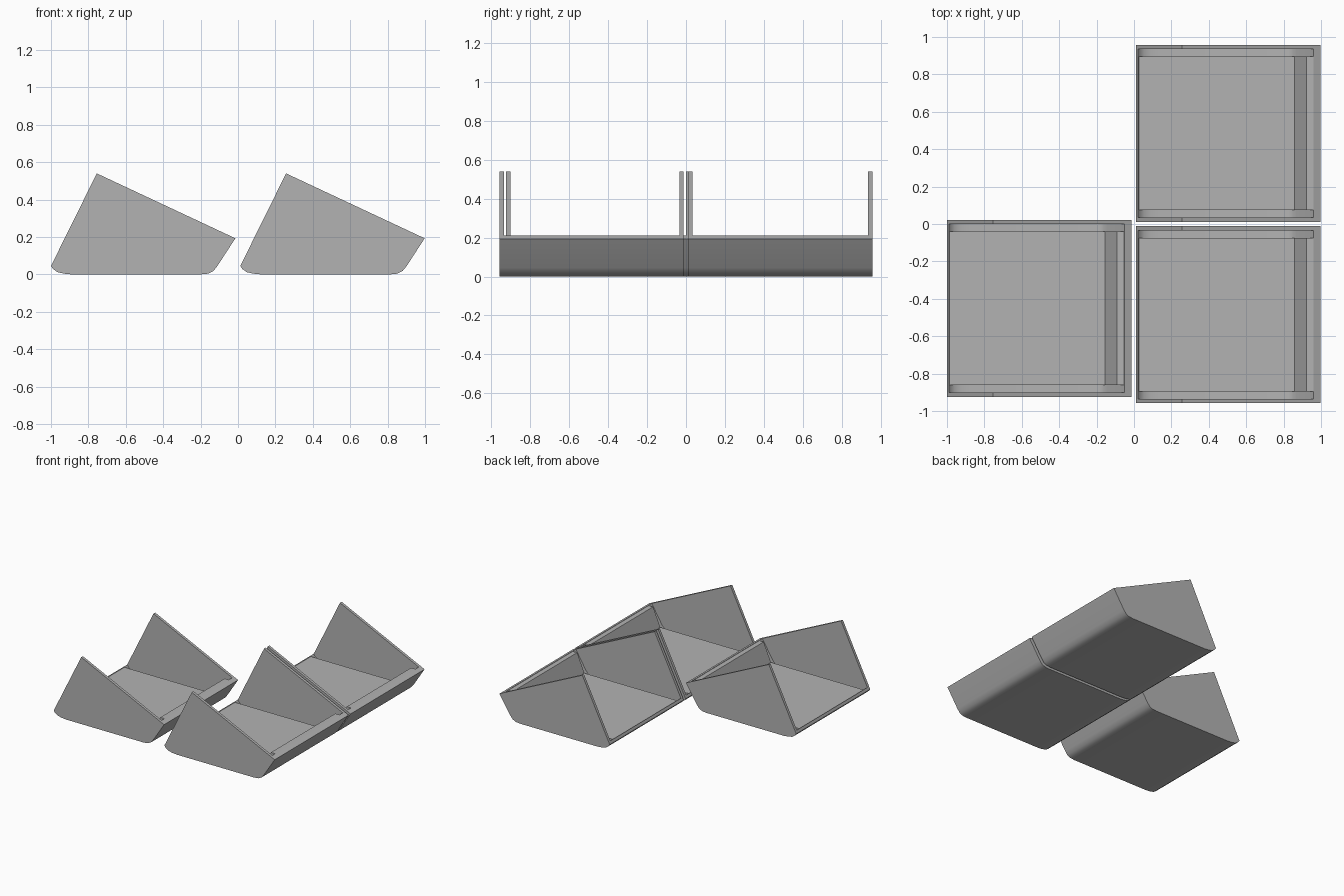
import bpy, bmesh, math

if "Cube" in bpy.data.objects:
    bpy.data.objects.remove(bpy.data.objects["Cube"])

grey = bpy.data.materials.new("plain_grey")
grey.diffuse_color = (0.45, 0.45, 0.45, 1)
grey.use_nodes = True
grey.node_tree.nodes["Principled BSDF"].inputs["Base Color"].default_value = grey.diffuse_color

WIDTH = 0.945   # bin size along y
WALL = 0.022    # side wall thickness
GAP = 0.062     # outer face to raised tray

# Side profiles (x, z): peak, back lip, rounded underside, front lip
OUTER = [(.245, .54), (0, .045), (.01, .03), (.035, .012), (.07, .004), (.11, 0),
         (.80, 0), (.84, .004), (.868, .018), (.89, .045), (.986, .193)]
INNER = [(.245, .54), (.01, .065), (.02, .05), (.042, .033), (.075, .025), (.11, .022),
         (.79, .022), (.815, .026), (.838, .038), (.857, .06), (.949, .21)]
# Raised tray profile: flat floor with a sloping front
TRAY = [(.014, .06), (.03, .022), (.79, .022), (.838, .038), (.857, .06),
        (.948, .208), (.909, .208), (.845, .06)]


def finish(name, bm):
    bmesh.ops.recalc_face_normals(bm, faces=bm.faces)
    mesh = bpy.data.meshes.new(name)
    bm.to_mesh(mesh)
    bm.free()
    mesh.materials.append(grey)
    ob = bpy.data.objects.new(name, mesh)
    bpy.context.collection.objects.link(ob)
    bpy.ops.object.select_all(action='DESELECT')
    ob.select_set(True)
    bpy.context.view_layer.objects.active = ob
    bpy.ops.object.shade_smooth_by_angle(angle=math.radians(31))


def ring(bm, profile, x, y):
    return [bm.verts.new((x + px, y, pz)) for px, pz in profile]


def bin_shell(name, x, y):
    bm = bmesh.new()
    o0, o1 = ring(bm, OUTER, x, y), ring(bm, OUTER, x, y + WIDTH)
    i0, i1 = ring(bm, INNER, x, y + WALL), ring(bm, INNER, x, y + WIDTH - WALL)
    # Side walls
    for loop in (o0, o1, i0, i1):
        bm.faces.new(loop)
    # Underside and inner floor, following the rounded profile
    for a, b in ((o0, o1), (i0, i1)):
        for k in range(1, len(OUTER) - 1):
            bm.faces.new((a[k], a[k + 1], b[k + 1], b[k]))
    # Rims of the side walls, back lip and front lip
    for o, i in ((o0, i0), (o1, i1)):
        bm.faces.new((o[0], o[1], i[1], i[0]))
        bm.faces.new((o[0], o[-1], i[-1], i[0]))
    for k in (1, -1):
        bm.faces.new((o0[k], o1[k], i1[k], i0[k]))
    finish(name, bm)


def bin_tray(name, x, y):
    bm = bmesh.new()
    a, b = ring(bm, TRAY, x, y + GAP), ring(bm, TRAY, x, y + WIDTH - GAP)
    bm.faces.new(a)
    bm.faces.new(b)
    for k in range(len(TRAY)):
        n = (k + 1) % len(TRAY)
        bm.faces.new((a[k], a[n], b[n], b[k]))
    finish(name, bm)


# Three identical open bins
for label, x, y in (("left", -1, -.924), ("front_right", .012, -.957), ("back_right", .012, .012)):
    bin_shell(label + "_bin_shell", x, y)
    bin_tray(label + "_bin_tray", x, y)
